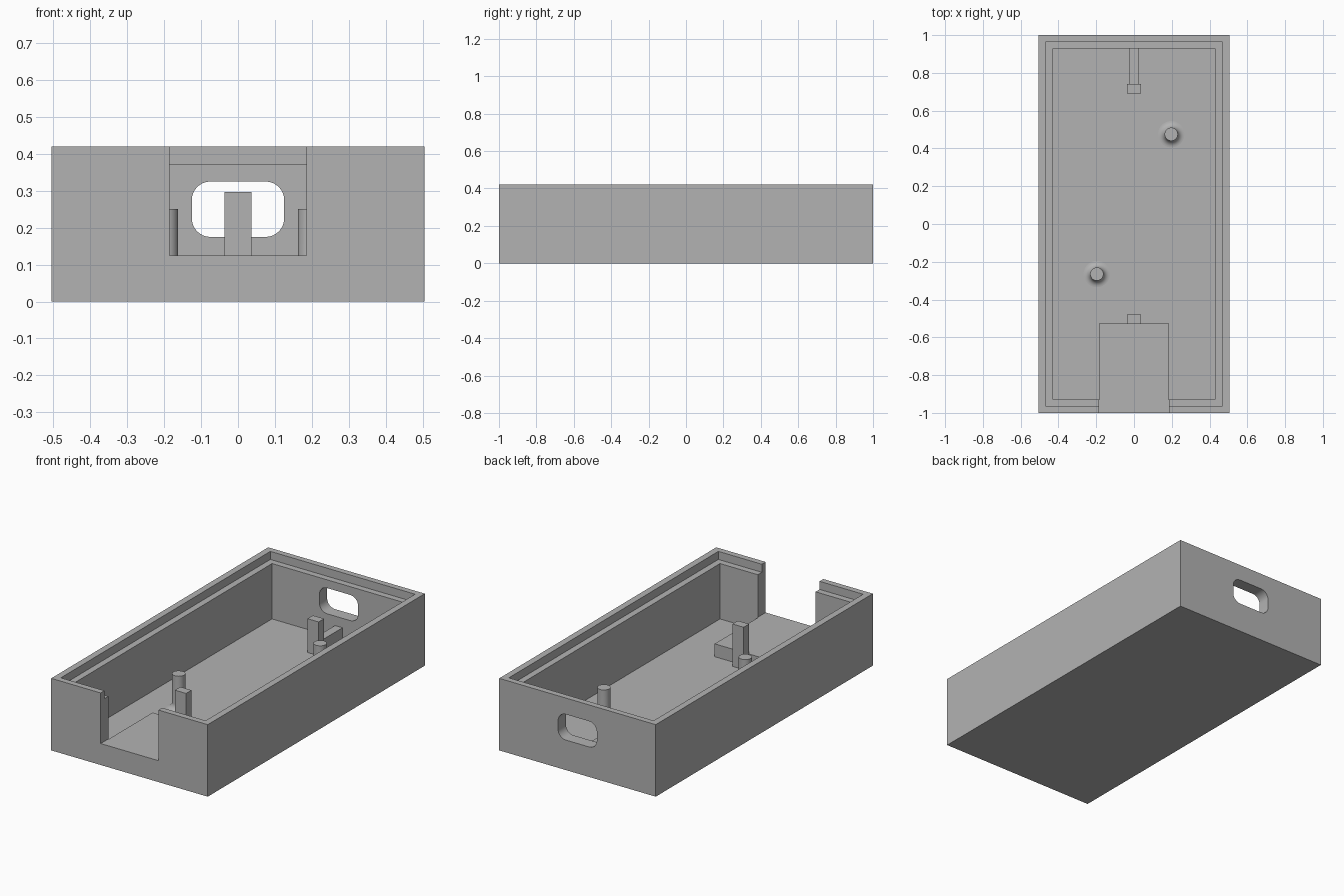
import bpy, bmesh, math

if "Cube" in bpy.data.objects:
    bpy.data.objects.remove(bpy.data.objects["Cube"], do_unlink=True)

grey = bpy.data.materials.new("light_grey_plastic")
grey.use_nodes = True
colour = (0.45, 0.45, 0.45, 1)
grey.diffuse_color = colour
grey.node_tree.nodes["Principled BSDF"].inputs["Base Color"].default_value = colour

FLOOR = 0.05


def finish(name, bm):
    bmesh.ops.recalc_face_normals(bm, faces=bm.faces)
    mesh = bpy.data.meshes.new(name)
    bm.to_mesh(mesh)
    bm.free()
    mesh.materials.append(grey)
    obj = bpy.data.objects.new(name, mesh)
    bpy.context.collection.objects.link(obj)
    return obj


def box(name, x, y, z):
    """Box from (min, max) ranges."""
    bm = bmesh.new()
    bmesh.ops.create_cube(bm, size=1)
    for v in bm.verts:
        v.co = [r[0] if c < 0 else r[1] for c, r in zip(v.co, (x, y, z))]
    return finish(name, bm)


def rounded_slot(name, half_w, z0, z1, r, y0, y1, steps=8):
    """Rounded rectangle extruded along y."""
    bm = bmesh.new()
    verts = []
    corners = [(half_w - r, z1 - r), (r - half_w, z1 - r),
               (r - half_w, z0 + r), (half_w - r, z0 + r)]
    for i, (cx, cz) in enumerate(corners):
        for k in range(steps + 1):
            a = math.pi / 2 * (i + k / steps)
            verts.append(bm.verts.new((cx + r * math.cos(a), y0, cz + r * math.sin(a))))
    face = bm.faces.new(verts)
    ext = bmesh.ops.extrude_face_region(bm, geom=[face])
    for v in ext["geom"]:
        if isinstance(v, bmesh.types.BMVert):
            v.co.y = y1
    return finish(name, bm)


def combine(target, tool, operation):
    mod = target.modifiers.new(tool.name, "BOOLEAN")
    mod.object, mod.operation, mod.solver = tool, operation, "EXACT"
    activate(target)
    bpy.ops.object.modifier_apply(modifier=mod.name)
    bpy.data.objects.remove(tool, do_unlink=True)


def activate(obj):
    bpy.ops.object.select_all(action="DESELECT")
    obj.select_set(True)
    bpy.context.view_layer.objects.active = obj


def smooth(obj):
    activate(obj)
    bpy.ops.object.shade_smooth_by_angle(angle=math.radians(30))


def peg(name, x, y, r=0.035, fillet=0.035, top=0.25, segs=40, steps=8):
    """Round peg with a filleted foot, lathed around z."""
    profile = []
    for k in range(steps + 1):
        a = math.pi / 2 * k / steps
        profile.append((r + fillet * (1 - math.sin(a)), FLOOR + fillet * (1 - math.cos(a))))
    profile.append((r, top))
    bm = bmesh.new()
    rings = [[bm.verts.new((x + pr * math.cos(math.tau * i / segs),
                            y + pr * math.sin(math.tau * i / segs), pz))
              for i in range(segs)] for pr, pz in profile]
    for low, high in zip(rings, rings[1:]):
        for i in range(segs):
            j = (i + 1) % segs
            bm.faces.new((low[i], low[j], high[j], high[i]))
    bm.faces.new(rings[-1])
    bm.faces.new(rings[0][::-1])
    smooth(finish(name, bm))


# Open tray with a stepped rim
tray = box("tray", (-0.505, 0.505), (-1, 1), (0, 0.42))
combine(tray, box("cavity", (-0.43, 0.43), (-0.928, 0.928), (FLOOR, 0.6)), "DIFFERENCE")
combine(tray, box("rim_step", (-0.467, 0.467), (-0.965, 0.965), (0.373, 0.6)), "DIFFERENCE")

# Raised platform, trimmed level with the front opening
combine(tray, box("platform", (-0.183, 0.183), (-0.96, -0.525), (0.03, 0.15)), "UNION")
combine(tray, box("opening", (-0.186, 0.186), (-1.1, -0.45), (0.125, 0.6)), "DIFFERENCE")

# Rounded port in the back wall
combine(tray, rounded_slot("port", 0.125, 0.175, 0.325, 0.05, 0.85, 1.1), "DIFFERENCE")
smooth(tray)

# Upright stops and the rail that braces the rear one
box("front_stop", (-0.036, 0.036), (-0.53, -0.48), (FLOOR - 0.01, 0.297))
box("rear_stop", (-0.036, 0.036), (0.692, 0.742), (FLOOR - 0.01, 0.247))
box("rear_rail", (-0.024, 0.024), (0.735, 0.935), (FLOOR - 0.01, 0.12))

# Mounting pegs
peg("left_peg", 0.197, 0.475)
peg("right_peg", -0.197, -0.265)
